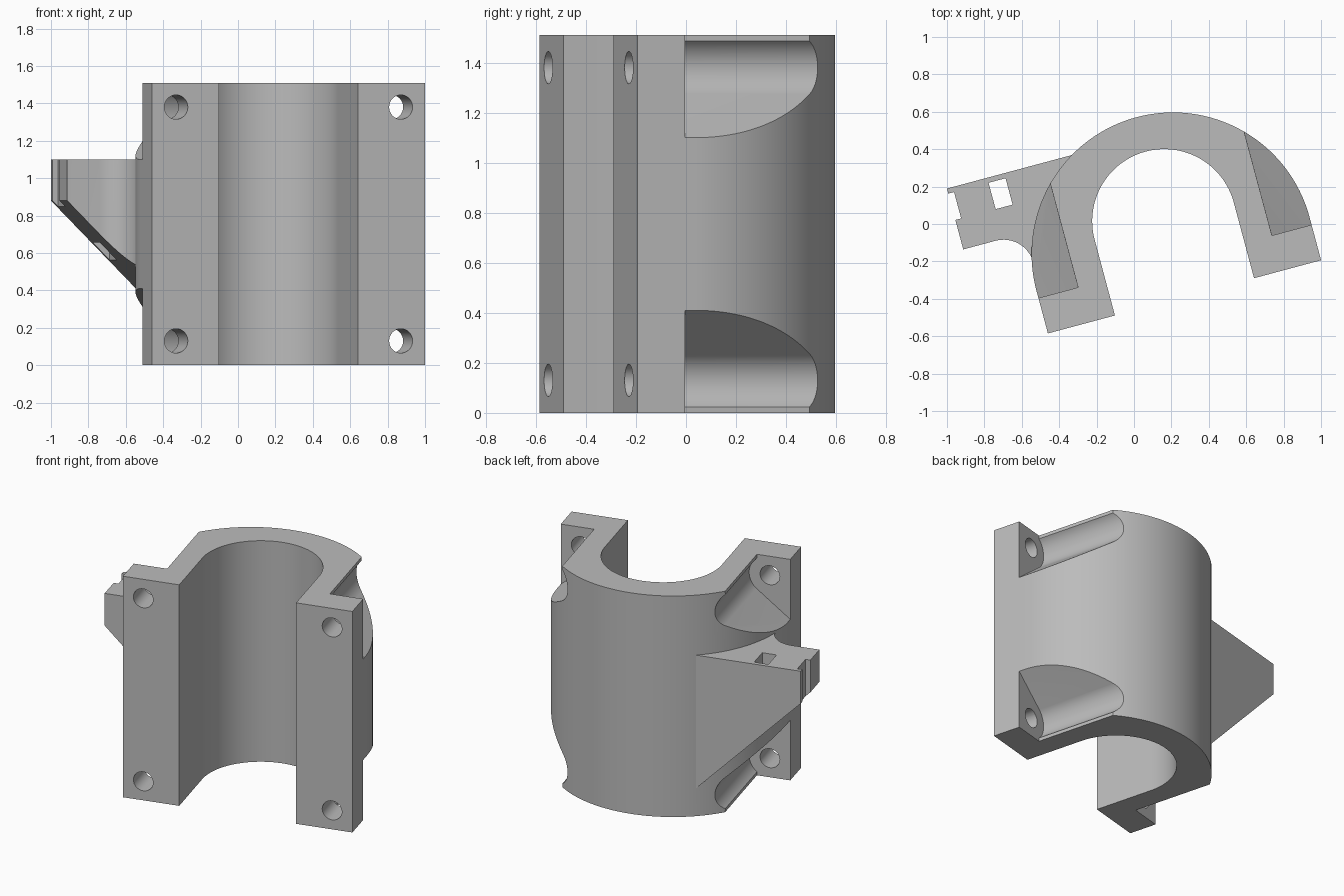
import bpy, bmesh, math
from mathutils import Matrix

if "Cube" in bpy.data.objects:
    bpy.data.objects.remove(bpy.data.objects["Cube"])

CX, H = 0.16, 1.51          # symmetry line of the clamp, total height
TURN = math.radians(15)     # whole part is turned about z


def arc(cx, cy, r, a0, a1, n):
    return [(cx + r * math.cos(math.radians(a0 + (a1 - a0) * i / n)),
             cy + r * math.sin(math.radians(a0 + (a1 - a0) * i / n))) for i in range(n + 1)]


def prism(name, pts, a, b, plane="xy"):
    """Extrude a closed outline from a to b along the axis normal to the plane."""
    place = {"xy": lambda p: (p[0], p[1], a), "xz": lambda p: (p[0], a, p[1])}[plane]
    move = (0, 0, b - a) if plane == "xy" else (0, b - a, 0)
    bm = bmesh.new()
    face = bm.faces.new([bm.verts.new(place(p)) for p in pts])
    new = bmesh.ops.extrude_face_region(bm, geom=[face])["geom"]
    bmesh.ops.translate(bm, vec=move, verts=[g for g in new if isinstance(g, bmesh.types.BMVert)])
    bmesh.ops.recalc_face_normals(bm, faces=bm.faces[:])
    me = bpy.data.meshes.new(name)
    bm.to_mesh(me)
    bm.free()
    ob = bpy.data.objects.new(name, me)
    bpy.context.collection.objects.link(ob)
    return ob


def combine(target, tool, op):
    mod = target.modifiers.new("combine", "BOOLEAN")
    mod.operation, mod.object, mod.solver = op, tool, "EXACT"
    bpy.ops.object.select_all(action="DESELECT")
    bpy.context.view_layer.objects.active = target
    target.select_set(True)
    bpy.ops.object.modifier_apply(modifier=mod.name)
    bpy.data.objects.remove(tool)


# Horseshoe body: outer arch, straight legs, offset inner bore
FRONT = -0.446
outline = [(CX + 0.756, FRONT)] + arc(CX, -0.208, 0.756, 0, 180, 96) + [(CX - 0.756, FRONT)]
outline += [(CX - 0.385, FRONT)] + arc(CX, -0.027, 0.385, 180, 0, 64) + [(CX + 0.385, FRONT)]
clamp = prism("clamp_body", outline, 0, H)

# Bolt pockets and bolt holes, four corners
section = [(1.0, 1.6), (0.535, 1.6)] + arc(0.62, 1.38, 0.135, 128, 230, 20) + [(0.756, 1.10), (1.0, 0.90)]
for sx in (-1, 1):
    for top in (True, False):
        level = (lambda z: z) if top else (lambda z: H - z)
        pocket = prism("pocket_cutter", [(CX + sx * u, level(z)) for u, z in section], -0.25, 1.0, "xz")
        combine(clamp, pocket, "DIFFERENCE")
        ring = arc(CX + sx * 0.622, level(1.38), 0.065, 0, 360, 32)[:-1]
        combine(clamp, prism("hole_cutter", ring, -0.6, -0.2, "xz"), "DIFFERENCE")

# Side bracket with end slot and filleted root
plan = [(-0.205, 0.442), (-0.917, 0.442), (-0.917, 0.414), (-0.885, 0.414), (-0.885, 0.268),
        (-0.917, 0.268), (-0.917, 0.105)]
plan += arc(-0.738, -0.06, 0.165, 90, 0, 16) + [(-0.50, -0.06), (-0.38, 0.2), (-0.20, 0.42)]
bracket = prism("side_bracket", plan, 0.0, 1.10)

# Square strap hole and sloped underside
combine(bracket, prism("strap_hole_cutter", [(-0.694, 0.268), (-0.6, 0.268), (-0.6, 0.414), (-0.694, 0.414)],
                       -0.2, 1.3), "DIFFERENCE")
under = [(-1.1, 0.88), (-0.917, 0.88), (0.083, -0.12), (-1.1, -0.12)]
combine(bracket, prism("slope_cutter", under, -0.5, 0.8, "xz"), "DIFFERENCE")
combine(clamp, bracket, "UNION")

# Turn into place, colour and shade
clamp.data.transform(Matrix.Rotation(TURN, 4, "Z"))
grey = bpy.data.materials.new("plain_grey")
grey.diffuse_color = (0.5, 0.5, 0.5, 1)
grey.use_nodes = True
grey.node_tree.nodes["Principled BSDF"].inputs["Base Color"].default_value = grey.diffuse_color
clamp.data.materials.clear()
clamp.data.materials.append(grey)
bpy.ops.object.select_all(action="DESELECT")
bpy.context.view_layer.objects.active = clamp
clamp.select_set(True)
bpy.ops.object.shade_smooth_by_angle(angle=math.radians(25))
